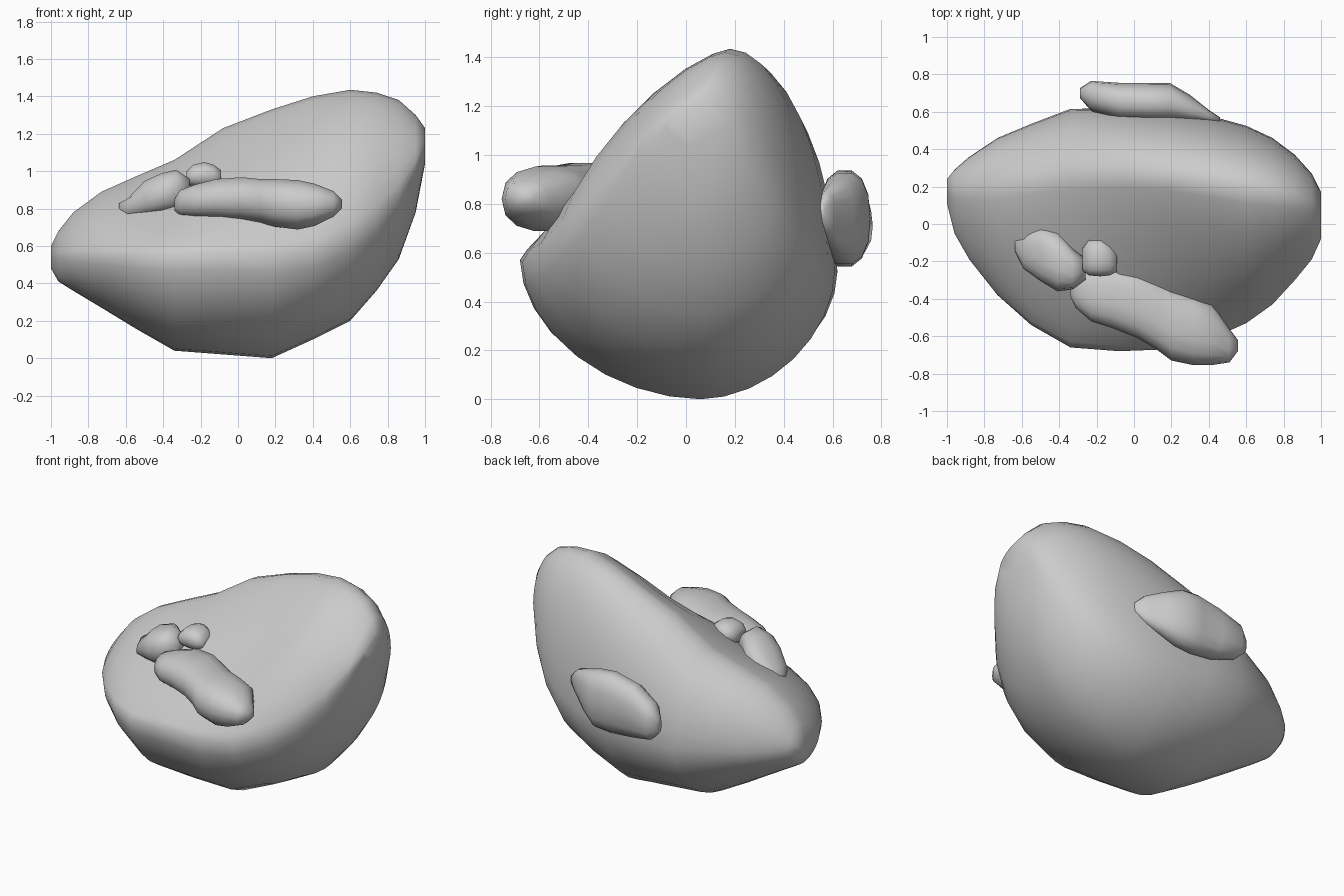
import bpy, bmesh, math


def ring(x, yt, zt, yb, zb, yf, zf, yk, zk, n_front, n_back, n_low, count):
    """Four blended quarter curves through top, front, bottom and back points."""
    pts = []
    for i in range(count):
        a = 2 * math.pi * i / count
        c, s = math.cos(a), math.sin(a)
        up, front = s >= 0, c < 0
        n = (n_front if front else n_back) if up else n_low
        u, v = abs(c) ** (2 / n), abs(s) ** (2 / n)
        yc, zc = (yt, zt) if up else (yb, zb)
        ye, ze = (yf, zf) if front else (yk, zk)
        pts.append((x, yc + (ye - yc) * u, ze + (zc - ze) * v))
    return pts


def loft(name, rings):
    bm = bmesh.new()
    vs = [[bm.verts.new(p) for p in r] for r in rings]
    n = len(vs[0])
    for a, b in zip(vs, vs[1:]):
        for i in range(n):
            j = (i + 1) % n
            bm.faces.new((a[i], a[j], b[j], b[i]))
    bm.faces.new(vs[0])
    bm.faces.new(vs[-1])
    bmesh.ops.recalc_face_normals(bm, faces=bm.faces)
    for f in bm.faces:
        f.smooth = True
    me = bpy.data.meshes.new(name)
    bm.to_mesh(me)
    bm.free()
    ob = bpy.data.objects.new(name, me)
    bpy.context.collection.objects.link(ob)
    return ob


# Main boulder: x, ridge y z, base y z, front y z, back y z
body = [
    (-1.00, .18, .60, .17, .48, .11, .55, .24, .56),
    (-.96, .16, .68, .13, .41, -.05, .55, .29, .56),
    (-.88, .16, .78, .10, .36, -.19, .55, .36, .55),
    (-.73, .18, .89, .06, .27, -.38, .55, .46, .54),
    (-.55, .21, .97, .03, .16, -.54, .55, .535, .53),
    (-.34, .24, 1.06, .00, .04, -.66, .56, .615, .52),
    (-.08, .25, 1.23, .02, .02, -.68, .57, .62, .52),
    (.18, .24, 1.33, .06, .00, -.67, .56, .61, .53),
    (.40, .21, 1.40, .07, .10, -.62, .57, .58, .57),
    (.60, .18, 1.435, .07, .20, -.53, .65, .525, .63),
    (.74, .16, 1.42, .07, .36, -.43, .74, .46, .72),
    (.86, .13, 1.38, .06, .53, -.30, .87, .37, .87),
    (.95, .10, 1.30, .05, .78, -.19, 1.02, .27, 1.03),
    (1.00, .06, 1.23, .05, 1.04, -.08, 1.13, .17, 1.13),
]
loft("boulder", [ring(*s, 1.2 + .25 * min(max(abs(s[0] + .1) - .35, 0) / .4, 1), 1.95, 1.87, 32)
                 for s in body])


# Small stones: x, centre y z, half-width y z
def stone(name, sections):
    loft(name, [ring(x, y, z + rz, y, z - rz, y - ry, z, y + ry, z, 2.4, 2.4, 2.4, 14)
                for x, y, z, ry, rz in sections])


stone("long_front_stone", [
    (-.34, -.36, .82, .03, .03), (-.31, -.36, .83, .09, .07), (-.23, -.37, .84, .15, .09),
    (-.12, -.375, .85, .18, .11), (.02, -.42, .85, .19, .12), (.12, -.475, .84, .195, .12),
    (.20, -.53, .83, .20, .13), (.32, -.565, .82, .19, .135), (.41, -.585, .82, .17, .115),
    (.51, -.65, .825, .09, .07), (.555, -.65, .825, .03, .025)])
stone("left_front_stone", [
    (-.635, -.10, .79, .05, .04), (-.59, -.13, .80, .11, .055), (-.50, -.16, .85, .145, .10),
    (-.41, -.20, .88, .16, .11), (-.33, -.24, .90, .11, .11), (-.26, -.24, .90, .06, .06)])
stone("small_pebble", [
    (-.275, -.19, .965, .06, .035), (-.24, -.18, .975, .095, .06), (-.18, -.18, .98, .10, .07),
    (-.13, -.19, .975, .085, .06), (-.09, -.20, .97, .055, .035)])
stone("back_stone", [
    (-.29, .70, .70, .025, .05), (-.23, .685, .71, .08, .12), (-.08, .655, .73, .10, .175),
    (.08, .65, .74, .105, .20), (.19, .65, .74, .105, .19), (.30, .615, .75, .075, .14),
    (.40, .575, .76, .035, .09), (.46, .555, .76, .015, .03)])
